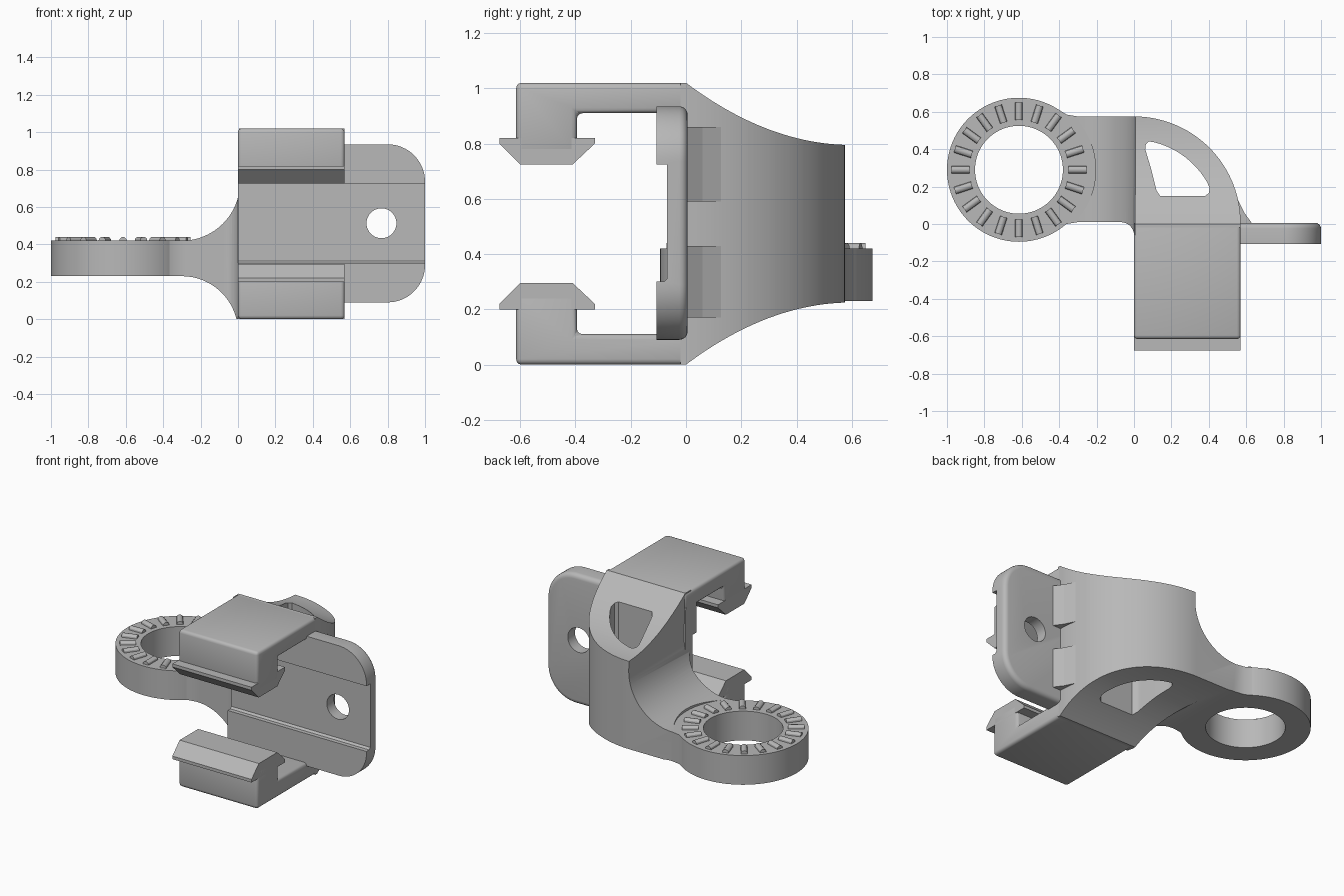
import bpy, bmesh
from math import sin, cos, pi, radians

cube = bpy.data.objects.get("Cube")
if cube:
    bpy.data.objects.remove(cube, do_unlink=True)

H = 1.02             # overall height
RING = (-0.615, 0.29)  # centre of the ring
WIDTH = 0.57         # width of the clamp

grey = bpy.data.materials.new("plain grey")
grey.use_nodes = True
grey.diffuse_color = (0.48, 0.48, 0.48, 1)
grey.node_tree.nodes["Principled BSDF"].inputs["Base Color"].default_value = grey.diffuse_color


def arc(cx, cy, r, a0, a1, n=24):
    """Points along an arc, angles in degrees."""
    angles = [radians(a0 + (a1 - a0) * i / n) for i in range(n + 1)]
    return [(cx + r * cos(a), cy + r * sin(a)) for a in angles]


def circle(cx, cy, r, n=64):
    return arc(cx, cy, r, 0, 360, n)[:-1]


def flip(pts):
    """Mirror a profile about the middle height."""
    return [(u, H - z) for u, z in pts]


def prism(name, pts, axis, lo, hi):
    """Extrude a profile along an axis."""
    place = {"x": lambda u, v, w: (w, u, v),
             "y": lambda u, v, w: (u, w, v),
             "z": lambda u, v, w: (u, v, w)}[axis]
    bm = bmesh.new()
    ends = [[bm.verts.new(place(u, v, w)) for u, v in pts] for w in (lo, hi)]
    for end in ends:
        bm.faces.new(end)
    for i in range(len(pts)):
        j = (i + 1) % len(pts)
        bm.faces.new((ends[0][i], ends[0][j], ends[1][j], ends[1][i]))
    bmesh.ops.recalc_face_normals(bm, faces=bm.faces)
    mesh = bpy.data.meshes.new(name)
    bm.to_mesh(mesh)
    bm.free()
    mesh.materials.append(grey)
    ob = bpy.data.objects.new(name, mesh)
    bpy.context.collection.objects.link(ob)
    return ob


def activate(ob):
    bpy.ops.object.select_all(action="DESELECT")
    ob.select_set(True)
    bpy.context.view_layer.objects.active = ob


def boolean(ob, cutter, operation="DIFFERENCE"):
    mod = ob.modifiers.new("cut", "BOOLEAN")
    mod.operation, mod.object, mod.solver = operation, cutter, "EXACT"
    activate(ob)
    bpy.ops.object.modifier_apply(modifier=mod.name)
    bpy.data.objects.remove(cutter, do_unlink=True)


def smooth(ob):
    activate(ob)
    bpy.ops.object.shade_smooth_by_angle(angle=radians(30))


# Curved arm: plan outline trimmed by a side profile and a front profile
outline = ([(-0.41, -0.03), (-0.36, 0.0), (-0.3, 0.01)]
           + arc(-0.07, -0.06, 0.07, 90, 0, 8)
           + [(0.01, -0.06), (0.01, -0.02), (WIDTH, -0.02)]
           + arc(0, 0.005, WIDTH, 0, 90, 40)
           + [(-0.3, 0.575), (-0.36, 0.585), (-0.41, 0.615)])
arm = prism("curved_arm", outline, "z", -0.05, H + 0.05)

slope = [(0.6 * i / 24, 0.795 + (H - 0.795) * (1 - i / 24) ** 2) for i in range(25)]
side = [(-0.2, H)] + slope + [(0.7, 0.795)]
boolean(arm, prism("side_trim", side + flip(side)[::-1], "x", -2, 2), "INTERSECT")

front = ([(-0.9, 0.42)] + arc(-0.3, 0.73, 0.31, 270, 360)
         + [(0, 1.3), (0.8, 1.3), (0.8, -0.3), (0, -0.3)]
         + arc(-0.3, -0.07, 0.3, 0, 90) + [(-0.9, 0.23)])
boolean(arm, prism("front_trim", front, "y", -2, 2), "INTERSECT")

# Clearance round the ring, and the window through the arm
boolean(arm, prism("ring_clearance", circle(*RING, 0.41), "z", 0.42, 2))
boolean(arm, prism("ring_core", circle(*RING, 0.3), "z", -1, 2))
window = ([(0.14, 0.15), (0.38, 0.15), (0.4, 0.165), (0.405, 0.19)]
          + arc(0, 0, 0.45, 29, 76, 16)
          + [(0.08, 0.442), (0.063, 0.425), (0.06, 0.4), (0.09, 0.3), (0.12, 0.18)])
boolean(arm, prism("window_cutter", window, "z", -1, 2))
smooth(arm)

# Ring with radial teeth
ring = prism("ring", circle(*RING, 0.385, 96), "z", 0.23, 0.42)
boolean(ring, prism("bore", circle(*RING, 0.235, 96), "z", -1, 2))
smooth(ring)
for i in range(20):
    tooth = prism("ring_tooth", circle(0, 0, 0.02, 12), "x", 0.265, 0.36)
    tooth.location = (*RING, 0.42)
    tooth.rotation_euler.z = i * pi / 10
    smooth(tooth)

# Upper and lower clamp jaws with hooked ends
jaw = [(-0.615, H), (0.012, H), (0.012, 0.91), (-0.395, 0.91), (-0.395, 0.76), (-0.615, 0.76)]
hook = [(-0.675, 0.82), (-0.675, 0.8), (-0.6, 0.725),
        (-0.41, 0.725), (-0.33, 0.8), (-0.33, 0.82)]
for label, shape in (("upper", list), ("lower", flip)):
    part = prism(label + "_jaw", shape(jaw), "x", 0, WIDTH)
    bevel = part.modifiers.new("rounded edges", "BEVEL")
    bevel.width, bevel.segments = 0.02, 3
    activate(part)
    bpy.ops.object.modifier_apply(modifier=bevel.name)
    smooth(part)
    prism(label + "_hook", shape(hook), "x", 0, WIDTH)

# Mounting plate with rounded corners and a softened back edge
BACK = 0.006
corners = ([(0, 0.09)] + arc(0.8, 0.29, 0.2, -90, 0, 16)
           + arc(0.8, 0.735, 0.2, 0, 90, 16) + [(0, 0.935)])
plate = prism("mounting_plate", corners, "y", -0.107, BACK)
bm = bmesh.new()
bm.from_mesh(plate.data)
rim = [e for e in bm.edges if all(v.co.y > 0 for v in e.verts)
       and any(v.co.x > 0.1 for v in e.verts)]
bmesh.ops.bevel(bm, geom=rim, offset=0.03, segments=4, profile=0.5, affect="EDGES")
bm.to_mesh(plate.data)
bm.free()

# Groove across the front of the plate, and its bolt hole
groove = [(-0.3, 0.3), (-0.08, 0.3), (-0.068, 0.312), (-0.068, 0.725), (-0.3, 0.725)]
boolean(plate, prism("groove_cutter", groove, "x", -1, 2))
boolean(plate, prism("bolt_cutter", circle(0.767, 0.513, 0.08, 40), "y", -1, 1))
smooth(plate)

# Gussets between the plate and the arm
gusset = [(0.5, -0.02), (0.64, -0.02), (0.63, 0.005), (0.59, 0.06), (0.555, 0.13), (0.5, 0.13)]
for low, high in ((0.17, 0.43), (0.59, 0.86)):
    prism("gusset", gusset, "z", low, high)
